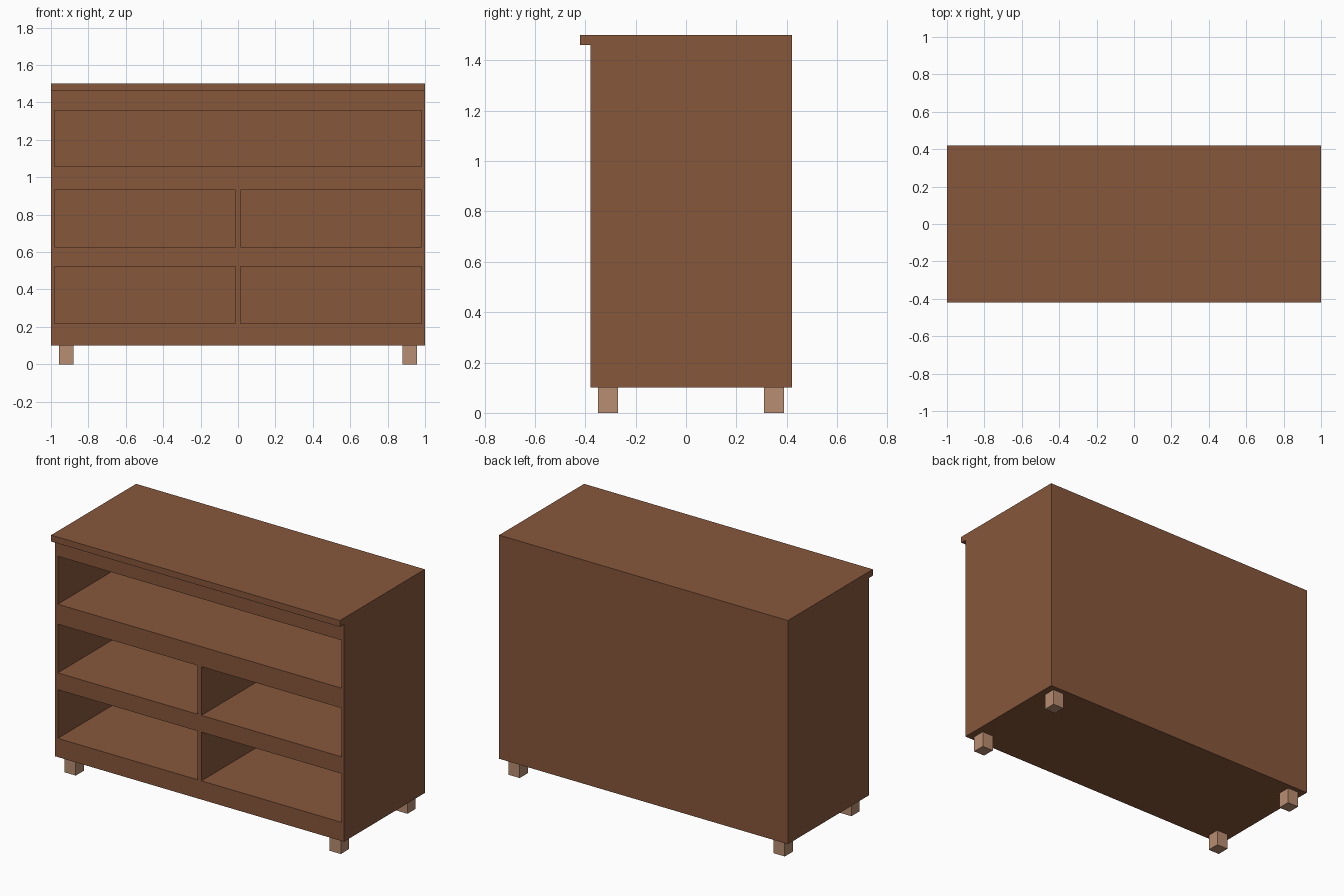
import bpy
import bmesh
from mathutils import Matrix, Vector

if "Cube" in bpy.data.objects:
    bpy.data.objects.remove(bpy.data.objects["Cube"])


def material(name, rgb):
    mat = bpy.data.materials.new(name)
    mat.diffuse_color = (*rgb, 1.0)
    mat.use_nodes = True
    mat.node_tree.nodes["Principled BSDF"].inputs["Base Color"].default_value = mat.diffuse_color
    return mat


def add_box(bm, lo, hi):
    lo, hi = Vector(lo), Vector(hi)
    bmesh.ops.create_cube(bm, size=1.0, matrix=Matrix.Translation((lo + hi) / 2)
                          @ Matrix.Diagonal((*(hi - lo), 1.0)))


def make_object(name, bm, mat):
    bmesh.ops.recalc_face_normals(bm, faces=bm.faces)
    mesh = bpy.data.meshes.new(name)
    bm.to_mesh(mesh)
    bm.free()
    mesh.materials.append(mat)
    obj = bpy.data.objects.new(name, mesh)
    bpy.context.collection.objects.link(obj)
    return obj


brown = material("brown wood", (0.242, 0.095, 0.045))
tan = material("light wood", (0.485, 0.270, 0.165))

# Cabinet body: side profile with the overhanging top lip, extruded across x
profile = [(0.42, 0.10), (0.42, 1.50), (-0.42, 1.50),
           (-0.42, 1.46), (-0.38, 1.46), (-0.38, 0.10)]
bm = bmesh.new()
face = bm.faces.new([bm.verts.new((-1.0, y, z)) for y, z in profile])
ext = bmesh.ops.extrude_face_region(bm, geom=[face], use_keep_orig=True)
bmesh.ops.translate(bm, vec=(2.0, 0, 0),
                    verts=[v for v in ext["geom"] if isinstance(v, bmesh.types.BMVert)])
cabinet = make_object("cabinet_body", bm, brown)

# Five open compartments: one wide on top, two rows of two below
openings = [(-0.982, 0.982, 1.057, 1.357)]
for z0, z1 in ((0.627, 0.932), (0.217, 0.522)):
    openings += [(-0.982, -0.013, z0, z1), (0.013, 0.982, z0, z1)]
bm = bmesh.new()
for x0, x1, z0, z1 in openings:
    add_box(bm, (x0, -0.60, z0), (x1, 0.40, z1))
cutter = make_object("compartment_cutter", bm, brown)
cutter.hide_render = True

cut = cabinet.modifiers.new("compartments", "BOOLEAN")
cut.operation = "DIFFERENCE"
cut.solver = "EXACT"
cut.object = cutter
bpy.context.view_layer.objects.active = cabinet
bpy.ops.object.modifier_apply(modifier=cut.name)
bpy.data.objects.remove(cutter, do_unlink=True)

# Four short square legs
for side, x in (("left", -0.918), ("right", 0.918)):
    for end, y in (("front", -0.31), ("back", 0.35)):
        bm = bmesh.new()
        add_box(bm, (x - 0.039, y - 0.04, 0.0), (x + 0.039, y + 0.04, 0.10))
        make_object(f"{end}_{side}_leg", bm, tan)
